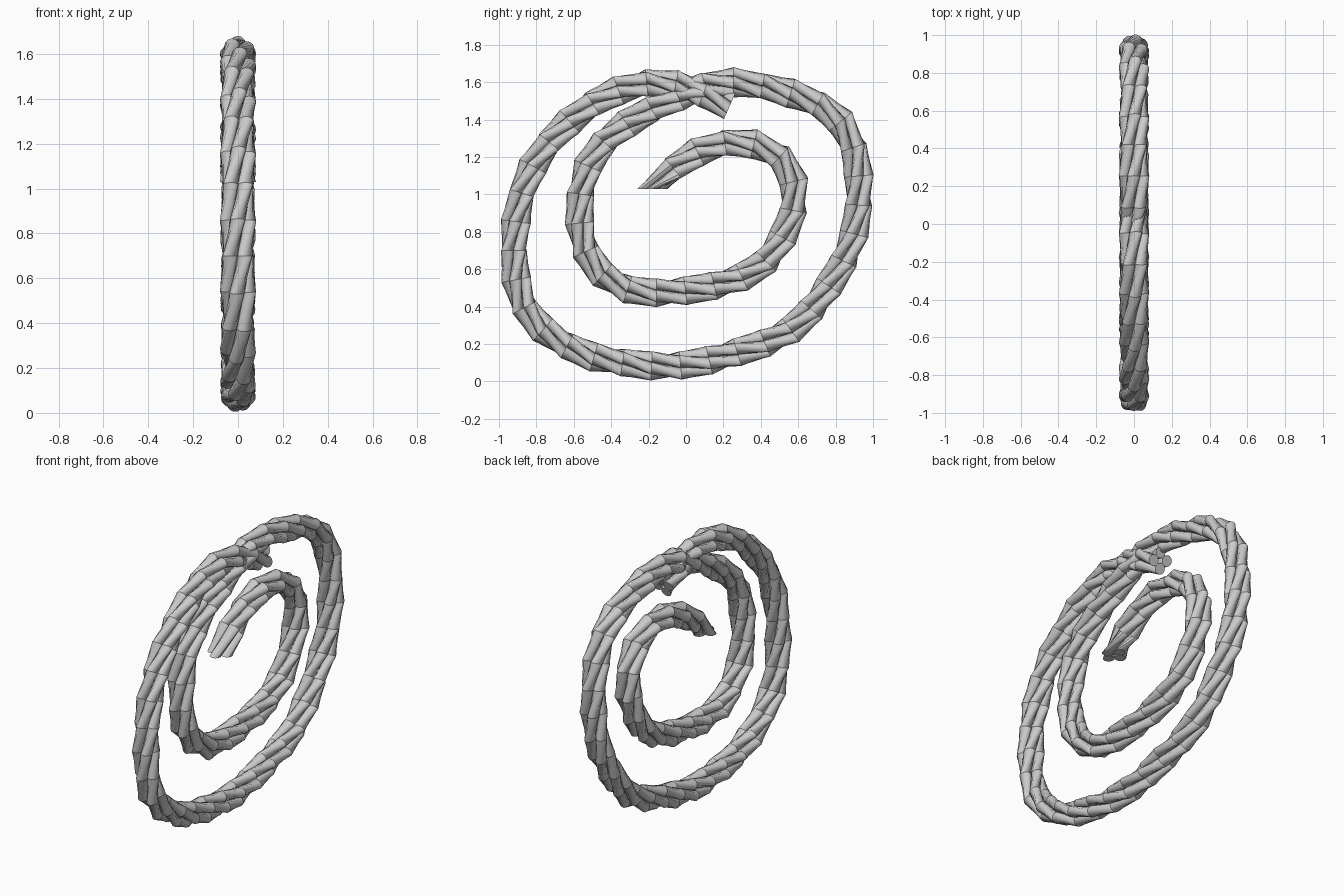
import bpy, bmesh, math
from mathutils import Vector

if "Cube" in bpy.data.objects:
    bpy.data.objects.remove(bpy.data.objects["Cube"])

# Rope centre line as (y, z), from the inner end to the outer end
PATH = [(-0.178, 1.03), (-0.03, 1.17), (0.17, 1.27), (0.38, 1.265), (0.54, 1.16),
        (0.58, 0.94), (0.45, 0.665), (0.24, 0.535), (-0.12, 0.475), (-0.36, 0.51),
        (-0.53, 0.68), (-0.57, 0.95), (-0.49, 1.22), (-0.27, 1.41), (-0.1, 1.49),
        (0.05, 1.57), (0.25, 1.6), (0.53, 1.55), (0.79, 1.43), (0.91, 1.2),
        (0.915, 0.87), (0.82, 0.6), (0.58, 0.29), (0.3, 0.165), (-0.03, 0.085),
        (-0.33, 0.1), (-0.6, 0.17), (-0.85, 0.37), (-0.92, 0.68), (-0.875, 1.02),
        (-0.74, 1.27), (-0.56, 1.44), (-0.4, 1.54), (-0.18, 1.6), (0.02, 1.565),
        (0.235, 1.475)]
STRANDS, SIDES, SEGMENTS = 4, 12, 60
STRAND_R, OFFSET, PITCH = 0.034, 0.047, 1.2


def spline(points, steps=12):
    """Smooth curve through the points."""
    p = [Vector((0, y, z)) for y, z in points]
    p = [2 * p[0] - p[1]] + p + [2 * p[-1] - p[-2]]
    out = []
    for a, b, c, d in zip(p, p[1:], p[2:], p[3:]):
        for i in range(steps):
            t = i / steps
            out.append(0.5 * (2 * b + (c - a) * t + (2 * a - 5 * b + 4 * c - d) * t * t
                              + (3 * b - a - 3 * c + d) * t ** 3))
    return out + [p[-2]]


def resample(points, n):
    """Evenly spaced points and the total length."""
    dist = [0.0]
    for a, b in zip(points, points[1:]):
        dist.append(dist[-1] + (b - a).length)
    out, j = [], 0
    for i in range(n + 1):
        s = dist[-1] * i / n
        while j < len(points) - 2 and dist[j + 1] < s:
            j += 1
        out.append(points[j].lerp(points[j + 1], (s - dist[j]) / (dist[j + 1] - dist[j])))
    return out, dist[-1]


centre, length = resample(spline(PATH), SEGMENTS)
X = Vector((1, 0, 0))
tangents = [(centre[min(i + 1, SEGMENTS)] - centre[max(i - 1, 0)]).normalized()
            for i in range(SEGMENTS + 1)]
tangents[0] = Vector((0, 0, 1))  # inner end is cut level


def strand(index):
    bm = bmesh.new()
    rings = []
    for i, (c, t) in enumerate(zip(centre, tangents)):
        up = t.cross(X)
        ang = math.tau * (index / STRANDS + length * i / SEGMENTS / PITCH)
        mid = c + OFFSET * (math.cos(ang) * X + math.sin(ang) * up)
        ring = []
        for k in range(SIDES):
            a = ang + math.tau * k / SIDES
            ring.append(bm.verts.new(mid + STRAND_R * (math.cos(a) * X + math.sin(a) * up)))
        rings.append(ring)
    for r, q in zip(rings, rings[1:]):
        for k in range(SIDES):
            n = (k + 1) % SIDES
            bm.faces.new((r[k], r[n], q[n], q[k]))
    bm.faces.new(rings[0][::-1])
    bm.faces.new(rings[-1])
    mesh = bpy.data.meshes.new("rope_strand")
    bm.to_mesh(mesh)
    bm.free()
    ob = bpy.data.objects.new(f"rope_strand_{index + 1}", mesh)
    bpy.context.collection.objects.link(ob)
    return ob


# Four twisted strands make up the coiled rope
strands = [strand(i) for i in range(STRANDS)]
for ob in strands:
    ob.select_set(True)
bpy.context.view_layer.objects.active = strands[0]
bpy.ops.object.shade_smooth_by_angle(angle=math.radians(35))
